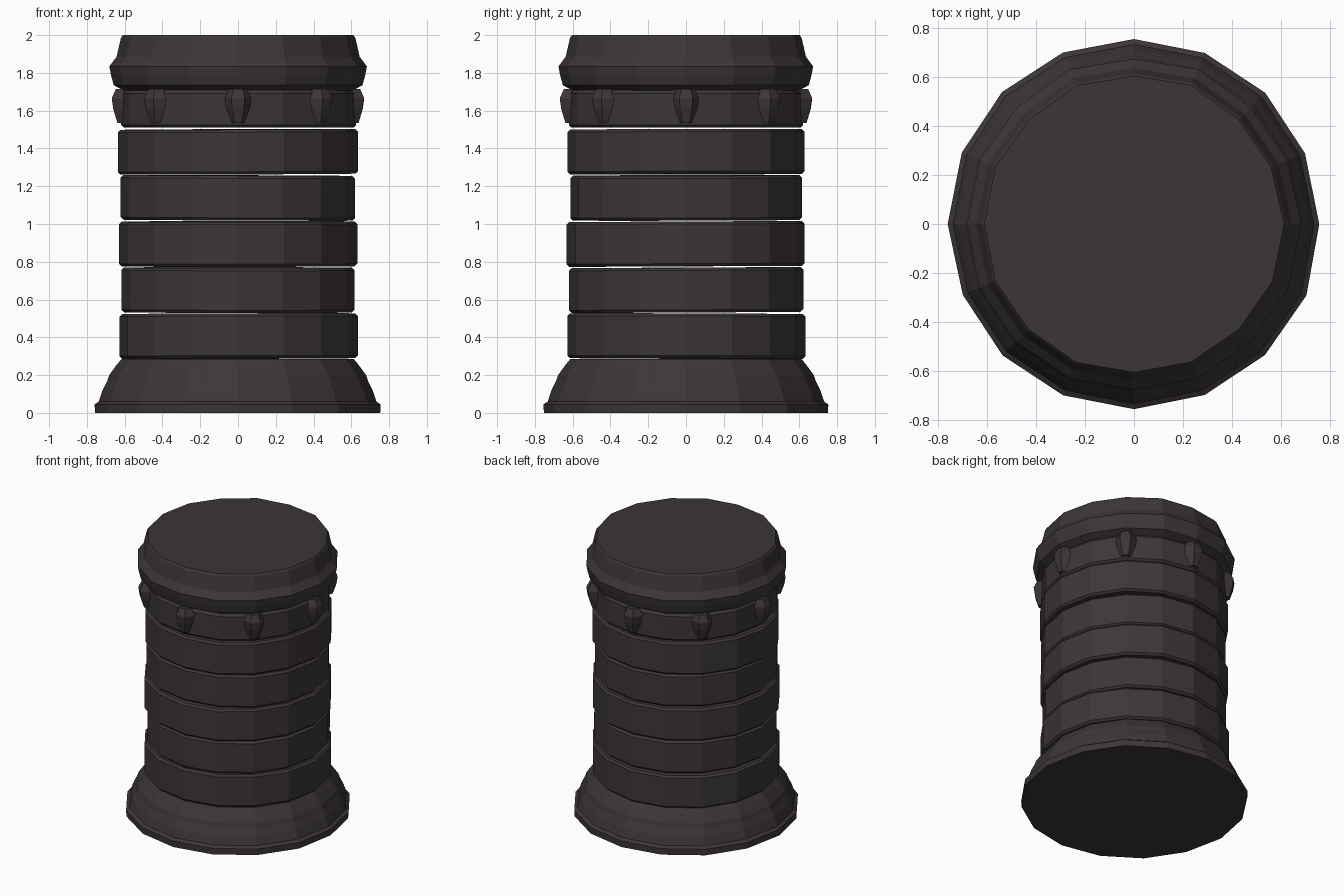
import bpy, bmesh, math, random
from mathutils import Matrix

random.seed(4)
SIDES = 16

cube = bpy.data.objects.get("Cube")
if cube:
    bpy.data.objects.remove(cube, do_unlink=True)

# One dark stone colour
stone = bpy.data.materials.new("dark_stone")
stone.use_nodes = True
colour = (0.046, 0.037, 0.037, 1)
stone.diffuse_color = colour
stone.node_tree.nodes["Principled BSDF"].inputs["Base Color"].default_value = colour


def lathe(name, profile, sides=SIDES, turn=0.0, wobble=0.0, tilt=0.0):
    """Closed, flat-shaded solid turned from (radius, height) points, bottom to top."""
    bm = bmesh.new()
    offsets = [random.uniform(-wobble, wobble) for _ in range(sides)]
    lean = random.uniform(0, math.tau)
    rings = []
    for r, z in profile:
        ring = []
        for i in range(sides):
            a = turn + math.tau * i / sides
            rad = r + offsets[i]
            ring.append(bm.verts.new((rad * math.cos(a), rad * math.sin(a),
                                      z + tilt * math.cos(a - lean))))
        rings.append(ring)
    for low, high in zip(rings, rings[1:]):
        for i in range(sides):
            j = (i + 1) % sides
            bm.faces.new((low[i], low[j], high[j], high[i]))
    bm.faces.new(rings[0][::-1])
    bm.faces.new(rings[-1])
    mesh = bpy.data.meshes.new(name)
    bm.to_mesh(mesh)
    bm.free()
    mesh.materials.append(stone)
    obj = bpy.data.objects.new(name, mesh)
    bpy.context.collection.objects.link(obj)
    return obj


# Flared foot
lathe("flared_base", [(0.755, 0), (0.757, 0.045), (0.735, 0.06), (0.715, 0.12),
                      (0.69, 0.17), (0.68, 0.2), (0.64, 0.255), (0.615, 0.285)],
      wobble=0.004)

# Stacked drum courses, alternately wide and narrow
STEP, GAP, EDGE = 0.244, 0.007, 0.014
for n in range(5):
    z0 = 0.288 + n * STEP
    z1 = z0 + STEP - GAP
    r = 0.617 if n % 2 else 0.631
    lathe(f"drum_course_{n + 1}",
          [(r - EDGE, z0), (r, z0 + EDGE), (r, z1 - EDGE), (r - EDGE, z1)],
          wobble=0.005, tilt=0.003)

# Neck band that carries the studs
lathe("stud_band", [(0.608, 1.51), (0.622, 1.524), (0.622, 1.69), (0.605, 1.712)],
      wobble=0.003)

# Tapered hexagonal studs
for n in range(8):
    stud = lathe(f"stud_{n + 1}", [(0.036, 1.535), (0.062, 1.61), (0.071, 1.665),
                                   (0.046, 1.715)], sides=6, turn=math.pi / 6)
    stud.data.transform(Matrix.Rotation(math.tau * n / 8, 4, 'Z')
                        @ Matrix.Translation((0.607, 0, 0)))

# Bulging rim and flat top
lathe("top_rim", [(0.6, 1.705), (0.655, 1.735), (0.67, 1.79), (0.678, 1.835),
                  (0.64, 1.885), (0.617, 1.985), (0.607, 2.0)], wobble=0.005)
